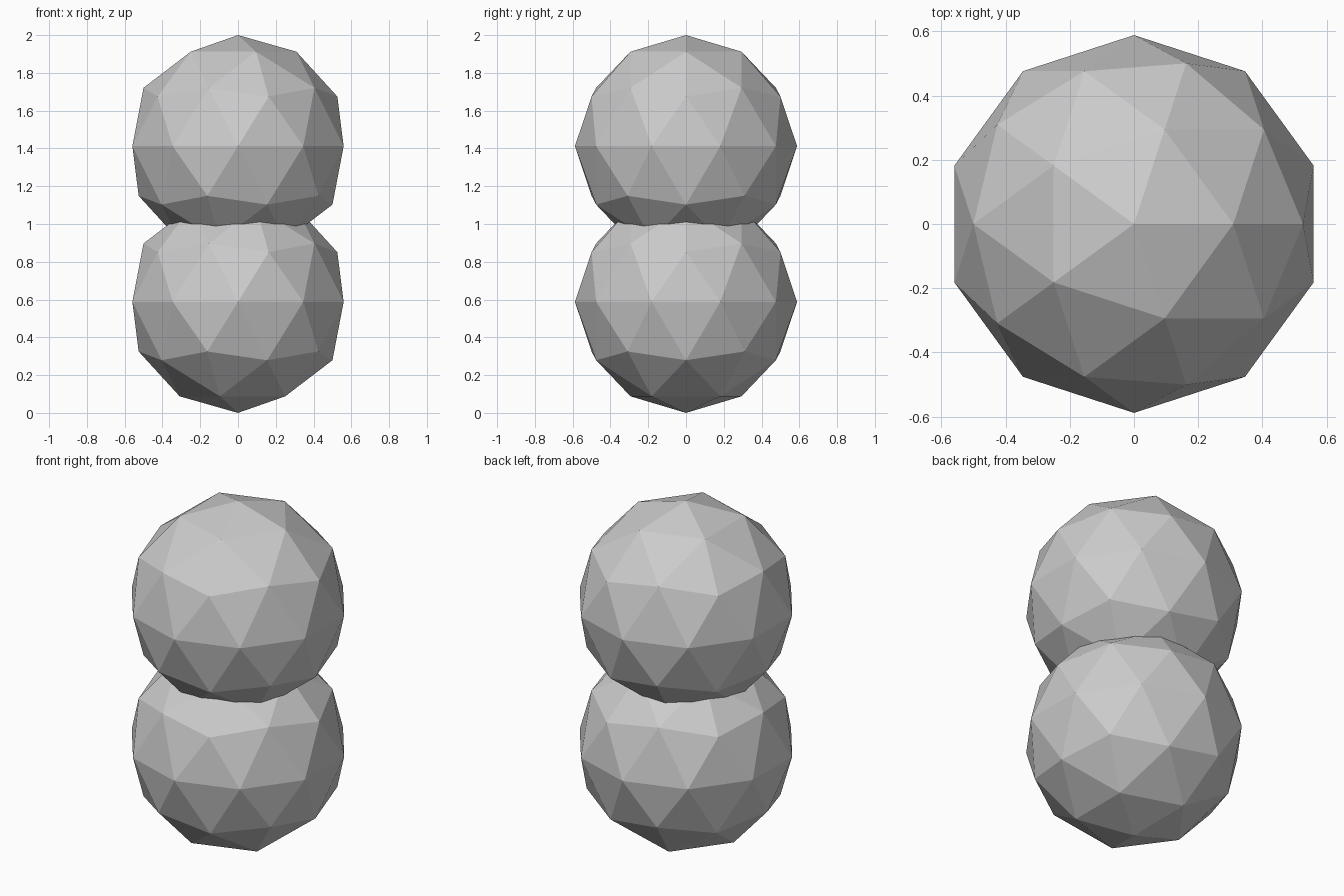
import bpy

if "Cube" in bpy.data.objects:
    bpy.data.objects.remove(bpy.data.objects["Cube"])

RADIUS = 0.588
HEIGHT = 2.0


def faceted_ball(name, z):
    bpy.ops.mesh.primitive_ico_sphere_add(subdivisions=2, radius=RADIUS, location=(0, 0, z))
    ball = bpy.context.object
    ball.name = name
    bpy.ops.object.shade_flat()
    return ball


# Two stacked, slightly overlapping low-poly balls
faceted_ball("lower_ball", RADIUS)
faceted_ball("upper_ball", HEIGHT - RADIUS)
